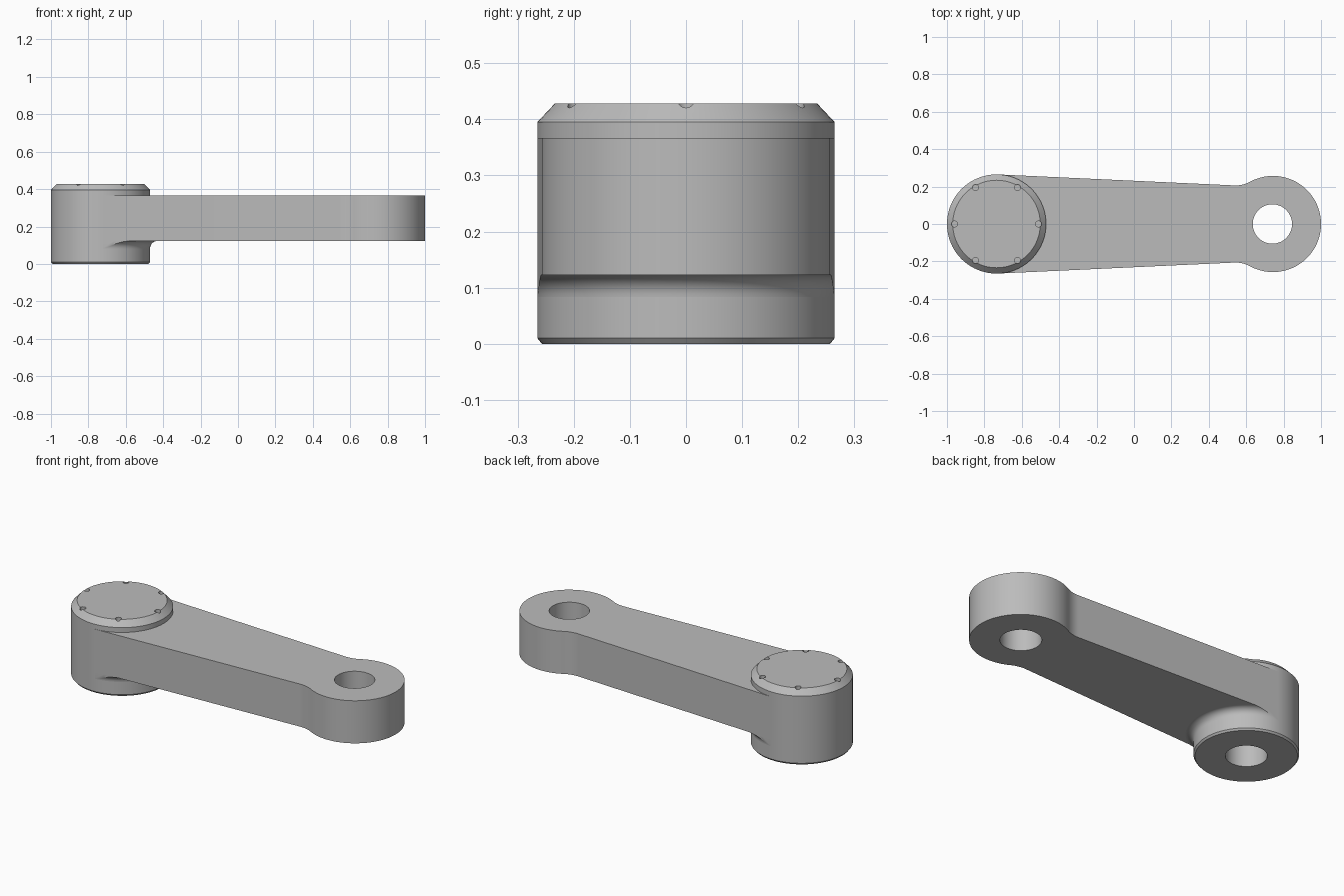
import bpy, bmesh
from math import sin, cos, pi, sqrt, atan2
from mathutils import Vector

if "Cube" in bpy.data.objects:
    bpy.data.objects.remove(bpy.data.objects["Cube"], do_unlink=True)

HUB, HUB_R = Vector((-0.735, 0)), 0.265
EYE, EYE_R = Vector((0.743, 0)), 0.257
BORE_R = 0.105
ARM_LOW, ARM_TOP = 0.123, 0.367

metal = bpy.data.materials.new("plain grey metal")
metal.use_nodes = True
GREY = (0.5, 0.5, 0.5, 1)
metal.diffuse_color = GREY
metal.node_tree.nodes["Principled BSDF"].inputs["Base Color"].default_value = GREY


def finish(name, bm):
    bmesh.ops.recalc_face_normals(bm, faces=bm.faces)
    mesh = bpy.data.meshes.new(name)
    bm.to_mesh(mesh)
    bm.free()
    mesh.materials.append(metal)
    obj = bpy.data.objects.new(name, mesh)
    bpy.context.collection.objects.link(obj)
    return obj


def arc(centre, r, a0, a1, n):
    return [centre + r * Vector((cos(a0 + (a1 - a0) * i / n), sin(a0 + (a1 - a0) * i / n)))
            for i in range(n + 1)]


def circle(centre, r, n=96):
    return arc(centre, r, 0, 2 * pi, n)[:-1]


def prism(name, outlines, z0, z1):
    """Extrude one or more flat outlines between two heights."""
    bm = bmesh.new()
    for outline in outlines:
        face = bm.faces.new([bm.verts.new((p.x, p.y, z0)) for p in outline])
        top = bmesh.ops.extrude_face_region(bm, geom=[face], use_keep_orig=True)["geom"]
        bmesh.ops.translate(bm, vec=(0, 0, z1 - z0),
                            verts=[v for v in top if isinstance(v, bmesh.types.BMVert)])
    return finish(name, bm)


def lathe(name, profile, closed=False):
    """Spin a radius/height profile around the hub axis."""
    bm = bmesh.new()
    verts = [bm.verts.new((HUB.x + r, 0, z)) for r, z in profile]
    pairs = list(zip(verts, verts[1:])) + ([(verts[-1], verts[0])] if closed else [])
    edges = [bm.edges.new(p) for p in pairs]
    bmesh.ops.spin(bm, geom=verts + edges, cent=(HUB.x, 0, 0), axis=(0, 0, 1),
                   angle=2 * pi, steps=96)
    bmesh.ops.remove_doubles(bm, verts=bm.verts, dist=0.0001)
    return finish(name, bm)


def boolean(obj, tool, operation):
    tool.hide_render = True
    mod = obj.modifiers.new(operation.lower(), "BOOLEAN")
    mod.operation, mod.solver, mod.object = operation, "EXACT", tool
    bpy.context.view_layer.objects.active = obj
    bpy.ops.object.modifier_apply(modifier=mod.name)
    bpy.data.objects.remove(tool, do_unlink=True)


# Arm outline: tapered side tangent to the hub, concave neck, round eye
taper, neck_r = 0.0464, 0.16
normal, along = Vector((sin(taper), cos(taper))), Vector((cos(taper), -sin(taper)))
offset = HUB_R + neck_r - normal.dot(EYE - HUB)
neck = EYE + normal * offset - along * sqrt((EYE_R + neck_r) ** 2 - offset ** 2)
to_eye = EYE - neck
eye_angle = atan2(-to_eye.y, -to_eye.x)
half = [HUB + normal * HUB_R]
half += arc(neck, neck_r, atan2(-normal.y, -normal.x), atan2(to_eye.y, to_eye.x), 12)
half += arc(EYE, EYE_R, eye_angle, 0, 40)[1:]
outline = half + [Vector((p.x, -p.y)) for p in reversed(half[:-1])]

# Arm with through hole, cleared inside the hub
arm = prism("arm", [outline], ARM_LOW, ARM_TOP)
boolean(arm, prism("eye_cutter", [circle(EYE - Vector((0.003, 0)), BORE_R)], 0, 0.5), "DIFFERENCE")
boolean(arm, prism("hub_cutter", [circle(HUB, 0.22)], 0, 0.5), "DIFFERENCE")

# Hub with chamfered cap and blind bore from below
hub = lathe("hub", [(0, 0.36), (BORE_R, 0.36), (BORE_R, 0), (HUB_R - 0.008, 0),
                    (HUB_R, 0.01), (HUB_R, 0.395), (0.234, 0.428), (0, 0.428)])
holes = [circle(HUB + 0.225 * Vector((cos(i * pi / 3), sin(i * pi / 3))), 0.016, 20)
         for i in range(6)]
boolean(hub, prism("pin_hole_cutter", holes, 0.405, 0.5), "DIFFERENCE")

# Rounded fillet under the arm, trimmed to the arm sides
fr = 0.04
curve = [(HUB_R + fr - fr * cos(i * pi / 20), ARM_LOW - fr + fr * sin(i * pi / 20))
         for i in range(11)]
fillet = lathe("under_fillet", [(0.25, ARM_LOW - fr)] + curve + [(0.25, ARM_LOW)], closed=True)
boolean(fillet, prism("fillet_trimmer", [outline], 0.02, 0.3), "INTERSECT")

# Smooth shading with sharp edges kept
for obj in bpy.context.view_layer.objects:
    obj.select_set(obj in (arm, hub, fillet))
bpy.context.view_layer.objects.active = arm
bpy.ops.object.shade_smooth_by_angle(angle=pi / 6)
